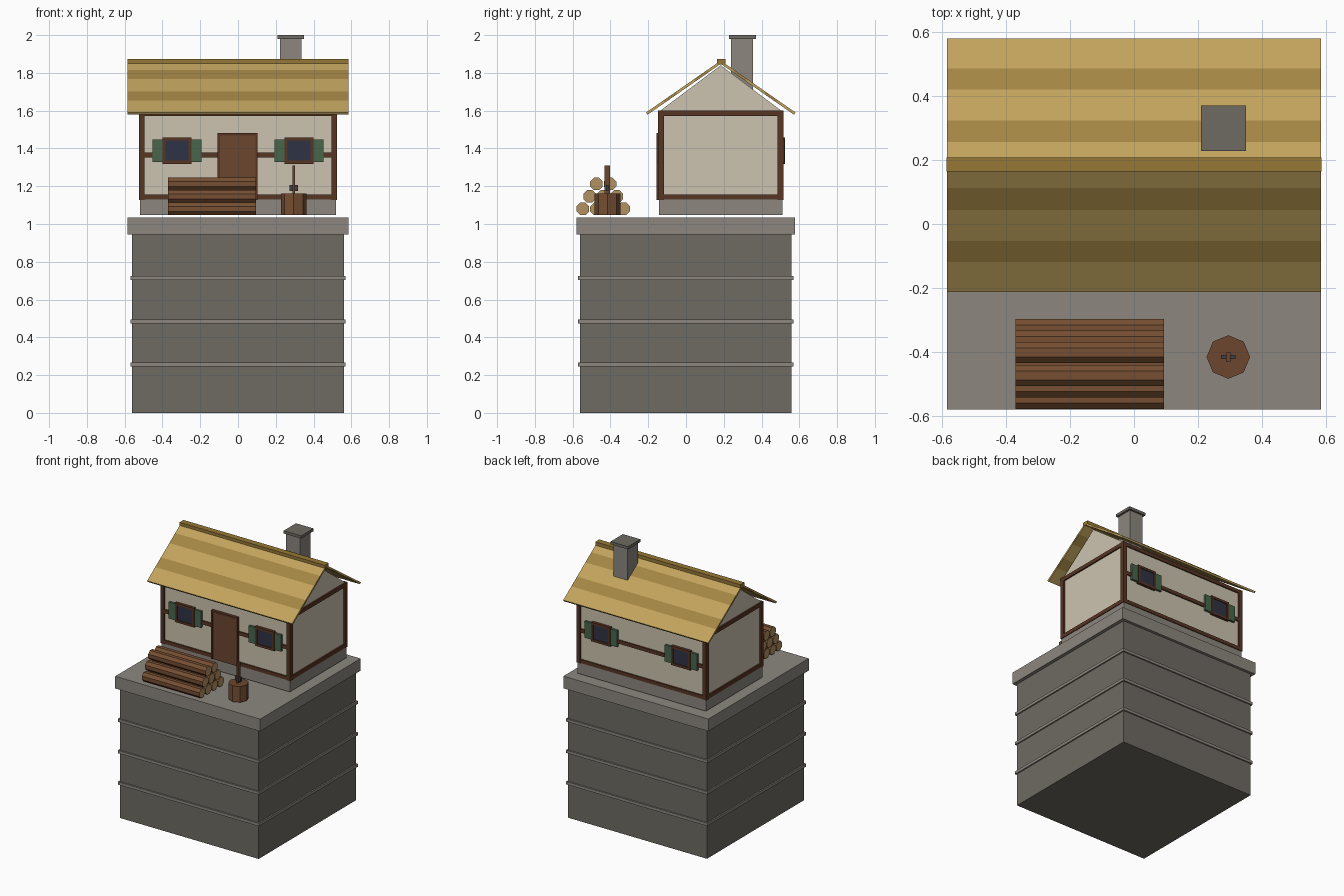
import bpy, bmesh, math
from mathutils import Matrix, Vector

if "Cube" in bpy.data.objects:
    bpy.data.objects.remove(bpy.data.objects["Cube"])

YC = 0.184          # centre line of the house in y


def mat(name, r, g, b):
    m = bpy.data.materials.new(name)
    m.diffuse_color = [(c / 255) ** 2.2 for c in (r, g, b)] + [1]
    m.use_nodes = True
    m.node_tree.nodes["Principled BSDF"].inputs["Base Color"].default_value = m.diffuse_color
    return m


STONE = mat("stone", 110, 106, 99)
PALE = mat("pale_stone", 139, 134, 126)
WALL = mat("plaster", 203, 194, 174)
TIMBER = mat("timber", 88, 56, 40)
DOOR = mat("door_wood", 106, 72, 50)
GLASS = mat("glass", 50, 55, 70)
GREEN = mat("shutter_green", 74, 102, 76)
BARK = mat("bark", 118, 80, 54)
CUT = mat("cut_wood", 178, 144, 98)
STRAW = mat("straw", 192, 162, 94)
STRAW_DARK = mat("straw_dark", 163, 133, 70)
RIDGE = mat("ridge_straw", 150, 120, 58)
IRON = mat("iron", 66, 66, 70)


def finish(name, bm, *mats):
    bmesh.ops.recalc_face_normals(bm, faces=bm.faces)
    me = bpy.data.meshes.new(name)
    bm.to_mesh(me)
    bm.free()
    for m in mats:
        me.materials.append(m)
    ob = bpy.data.objects.new(name, me)
    bpy.context.collection.objects.link(ob)
    return ob


def box(name, x, y, z, m):
    """Box from (min, max) ranges."""
    bm = bmesh.new()
    bmesh.ops.create_cube(bm, size=1)
    for v in bm.verts:
        v.co = Vector([r[0] if c < 0 else r[1] for c, r in zip(v.co, (x, y, z))])
    return finish(name, bm, m)


def cylinder(name, r, length, matrix, side, cap):
    """Eight-sided flat-shaded cylinder with its own end colour."""
    bm = bmesh.new()
    bmesh.ops.create_cone(bm, cap_ends=True, segments=8, radius1=r, radius2=r, depth=length)
    for f in bm.faces:
        f.material_index = int(len(f.verts) == 8)
    bm.transform(matrix)
    return finish(name, bm, side, cap)


def span(c, h):
    return (c - h, c + h)


# stone tower, its bands and the top slab
box("tower", span(0, .56), span(-.002, .56), (0, .945), STONE)
for i in range(3):
    z = .255 + .2295 * i
    box("tower_band", span(0, .57), span(-.002, .57), span(z, .0105), PALE)
box("top_slab", span(0, .585), span(-.001, .579), (.945, 1.034), PALE)

# house body
box("plinth", span(0, .518), span(YC, .326), (1.047, 1.128), PALE)
box("walls", span(0, .512), span(YC, .32), (1.128, 1.6), WALL)
bm = bmesh.new()
ends = [[bm.verts.new((x, YC + d, z)) for d, z in ((-.32, 1.6), (.32, 1.6), (0, 1.84))]
        for x in (-.512, .512)]
for e in ends:
    bm.faces.new(e)
for i in range(3):
    j = (i + 1) % 3
    bm.faces.new((ends[0][i], ends[0][j], ends[1][j], ends[1][i]))
finish("gables", bm, WALL)

# timber frame
for sx in (-1, 1):
    for sy in (-1, 1):
        box("corner_post", span(sx * .509, .015), span(YC + sy * .316, .015), (1.128, 1.6), TIMBER)
    for z in (1.143, 1.586):
        box("side_rail", span(sx * .509, .0135), span(YC, .31), span(z, .014), TIMBER)
for sy in (-1, 1):
    for z in (1.143, 1.366, 1.586):
        box("long_rail", span(0, .505), span(YC + sy * .317, .0125), span(z, .013), TIMBER)

# windows with shutters, front and back
for sy in (-1, 1):
    for sx in (-1, 1):
        cx = sx * .323
        out = YC + sy * .326
        box("window_glass", span(cx, .063), span(out, .008), span(1.387, .055), GLASS)
        for s in (-1, 1):
            box("window_jamb", span(cx + s * .0685, .0085), span(out, .014), span(1.388, .07), TIMBER)
            box("window_rail", span(cx, .06), span(out, .014), span(1.388 + s * .0615, .0085), TIMBER)
            box("shutter", span(cx + s * .103, .0275), span(out, .011), span(1.388, .06), GREEN)

# door
box("door", span(-.002, .095), span(YC - .328, .01), (1.128, 1.47), DOOR)
for s in (-1, 1):
    box("door_jamb", span(-.002 + s * .1, .006), span(YC - .328, .013), (1.128, 1.47), TIMBER)
box("door_lintel", span(-.002, .106), span(YC - .328, .013), (1.468, 1.482), TIMBER)

# thatched roof: one striped slab per slope
STATIONS = (0, .072, .14, .237, .303, .396)
TOP, SLOPE = 1.865, .275 / .396
for side, sy in (("front", -1), ("back", 1)):
    bm = bmesh.new()
    loops = []
    for d in STATIONS:
        z = TOP - SLOPE * d
        inner = max(d - .008, 0)
        zi = z - (.0115 if d else .017)
        loops.append([bm.verts.new((x, YC + sy * dd, zz)) for x, dd, zz in
                      ((-.585, d, z), (.585, d, z), (.585, inner, zi), (-.585, inner, zi))])
    for i, (a, b) in enumerate(zip(loops, loops[1:])):
        for k in range(4):
            n = (k + 1) % 4
            f = bm.faces.new((a[k], a[n], b[n], b[k]))
            f.material_index = i % 2
    bm.faces.new(loops[0])
    bm.faces.new(loops[-1])
    finish("roof_" + side, bm, STRAW, STRAW_DARK)
box("roof_ridge", span(0, .586), span(YC + .002, .0225), (1.845, 1.873), RIDGE)

# chimney
box("chimney", (.222, .335), (.238, .356), (1.65, 1.984), PALE)
box("chimney_cap", (.209, .35), (.228, .37), (1.98, 2.0), STONE)

# log pile: rows of four, three and two
R, STEP = .033, .072
for row in range(3):
    n = 4 - row
    for i in range(n):
        y = -.438 + (i - (n - 1) / 2) * STEP
        m = (Matrix.Translation((-.138, y, 1.08 + row * .066))
             @ Matrix.Rotation(math.pi / 2, 4, 'Y') @ Matrix.Rotation(math.pi / 8, 4, 'Z'))
        cylinder("log", R / math.cos(math.pi / 8), .464, m, BARK, CUT)

# chopping block with the axe standing in it
AX, AY = .295, -.416
cylinder("chopping_block", .068, .115, Matrix.Translation((AX, AY, 1.1045)), BARK, DOOR)
box("axe_handle", span(AX, .0065), span(AY, .0145), (1.162, 1.31), DOOR)
box("axe_head", span(AX, .023), span(AY, .0065), (1.175, 1.206), IRON)
